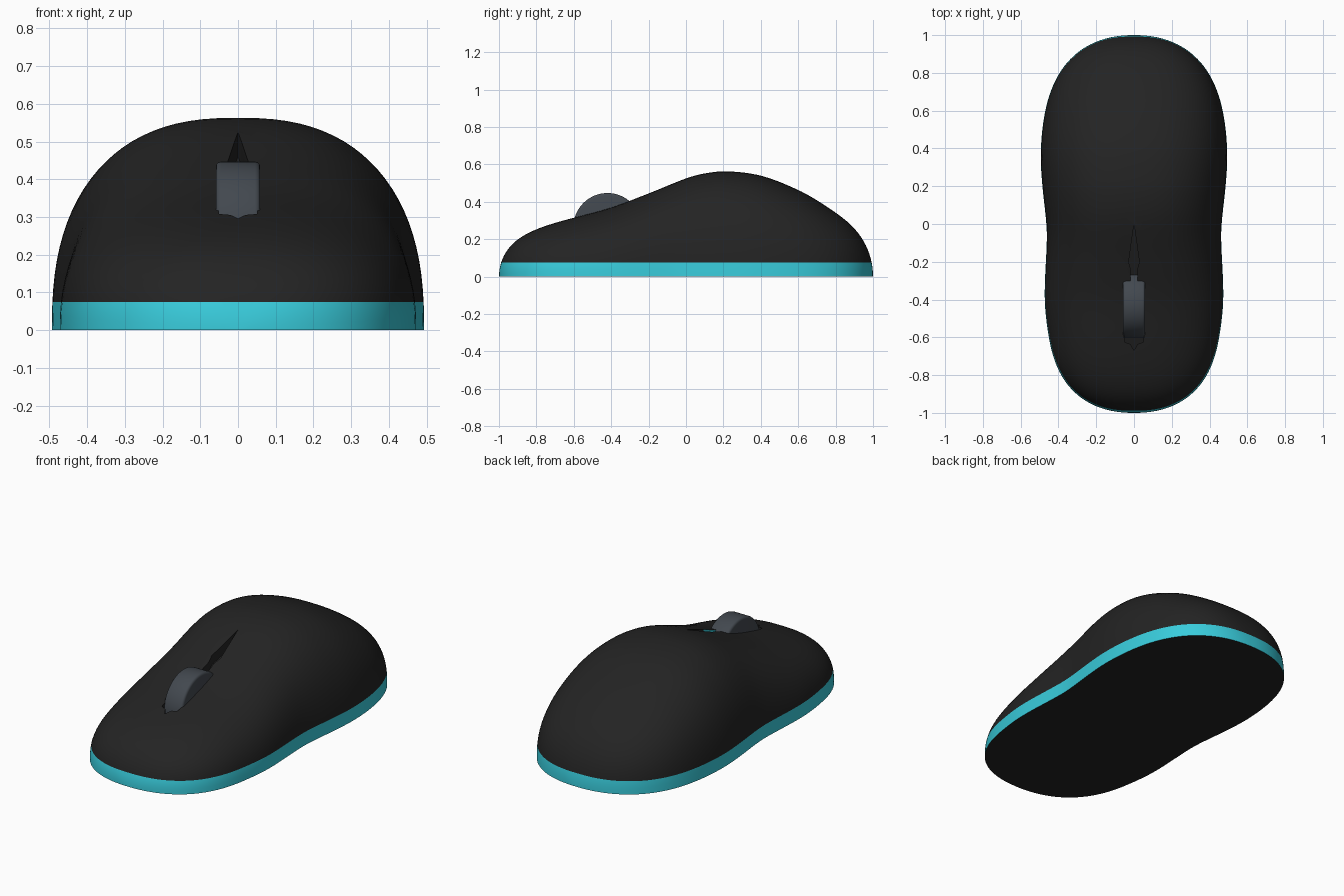
import bpy, bmesh, math
from mathutils import Vector

cube = bpy.data.objects.get("Cube")
if cube:
    bpy.data.objects.remove(cube)


def material(name, colour):
    m = bpy.data.materials.new(name)
    m.use_nodes = True
    m.diffuse_color = (*colour, 1)
    bsdf = m.node_tree.nodes["Principled BSDF"]
    bsdf.inputs["Base Color"].default_value = (*colour, 1)
    bsdf.inputs["Roughness"].default_value = 0.6
    return m


black = material("matte black", (0.017, 0.017, 0.017))
teal = material("bright teal", (0.04, 0.6, 0.71))
grey = material("slate grey", (0.055, 0.065, 0.078))


def make_object(name, bm, mats):
    bmesh.ops.recalc_face_normals(bm, faces=bm.faces)
    mesh = bpy.data.meshes.new(name)
    bm.to_mesh(mesh)
    bm.free()
    obj = bpy.data.objects.new(name, mesh)
    bpy.context.collection.objects.link(obj)
    for m in mats:
        mesh.materials.append(m)
    return obj


def activate(obj):
    bpy.ops.object.select_all(action="DESELECT")
    obj.select_set(True)
    bpy.context.view_layer.objects.active = obj


def smooth_curve(points, y):
    """Smooth interpolation through (y, value) points."""
    last = len(points) - 1

    def slope(i):
        a, b = points[max(i - 1, 0)], points[min(i + 1, last)]
        return (b[1] - a[1]) / (b[0] - a[0])

    i = 0
    while i < last - 1 and y > points[i + 1][0]:
        i += 1
    (y0, v0), (y1, v1) = points[i], points[i + 1]
    d = y1 - y0
    t = (y - y0) / d
    return ((2 * t**3 - 3 * t**2 + 1) * v0 + (t**3 - 2 * t**2 + t) * d * slope(i)
            + (3 * t**2 - 2 * t**3) * v1 + (t**3 - t**2) * d * slope(i + 1))


# Side width and spine height, before the ends are rounded off
WIDTH = [(-1, .5), (-.6, .48), (-.4, .478), (-.1, .462), (0, .464),
         (.2, .485), (.35, .497), (.6, .5), (1, .5)]
HEIGHT = [(-1, .25), (-.8, .277), (-.6, .318), (-.4, .37), (-.2, .445), (0, .525),
          (.1, .552), (.22, .563), (.4, .54), (.6, .467), (.8, .375), (1, .31)]


def half_width(y):
    return smooth_curve(WIDTH, y) * max(0, 1 - y**4) ** (1 / 2.2)


def height(y):
    return smooth_curve(HEIGHT, y) * math.sqrt(max(0, 1 - y**8))


# Shell: rounded cross-sections lofted from front to back
STATIONS, SEGMENTS, POWER = 80, 48, 0.8
bm = bmesh.new()
rings = []
for s in range(STATIONS + 1):
    y = -math.cos(math.pi * s / STATIONS)
    ring = []
    for k in range(SEGMENTS + 1):
        a = math.pi * k / SEGMENTS
        c, sn = math.cos(a), max(0, math.sin(a))
        x = half_width(y) * math.copysign(abs(c) ** POWER, c)
        z = height(y) * sn ** POWER if 0 < k < SEGMENTS else 0
        ring.append(bm.verts.new((x, y, z)))
    rings.append(ring)
for r0, r1 in zip(rings, rings[1:]):
    for k in range(SEGMENTS + 1):
        n = (k + 1) % (SEGMENTS + 1)
        bm.faces.new((r0[k], r0[n], r1[n], r1[k]))
bmesh.ops.remove_doubles(bm, verts=bm.verts, dist=1e-5)

# Teal band round the foot of the shell, with a black underside
BAND = 0.075
bmesh.ops.bisect_plane(bm, geom=bm.verts[:] + bm.edges[:] + bm.faces[:],
                       plane_co=(0, 0, BAND), plane_no=(0, 0, 1), dist=1e-5)
for f in bm.faces:
    z = f.calc_center_median().z
    f.material_index = 1 if 1e-4 < z < BAND else 0
shell = make_object("shell", bm, [black, teal])

# Tapered slot for the wheel, with a sloping floor and a teal inner wall
SLOT = [(0, 0), (.028, -.2), (.016, -.245), (.02, -.31), (.052, -.33),
        (.052, -.6), (.05, -.625), (.02, -.635), (0, -.67)]
outline = SLOT + [(-x, y) for x, y in reversed(SLOT[1:-1])]
bm = bmesh.new()
floor = [bm.verts.new((x, y, .46 + .34 * y)) for x, y in outline]
roof = [bm.verts.new((x, y, .8)) for x, y in outline]
bm.faces.new(floor)
bm.faces.new(roof)
for i in range(len(outline)):
    j = (i + 1) % len(outline)
    wall = bm.faces.new((floor[i], floor[j], roof[j], roof[i]))
    wall.material_index = 1 if i in (1, 2) else 0
cutter = make_object("slot_cutter", bm, [black, teal])
cutter.hide_render = True

activate(shell)
cut = shell.modifiers.new("slot", "BOOLEAN")
cut.operation = "DIFFERENCE"
cut.solver = "EXACT"
cut.object = cutter
bpy.ops.object.modifier_apply(modifier=cut.name)
bpy.data.objects.remove(cutter)
bpy.ops.object.shade_smooth_by_angle(angle=math.radians(40))

# Scroll wheel, lying across the slot
bpy.ops.mesh.primitive_cylinder_add(vertices=64, radius=.182, depth=.118,
                                    location=(0, -.42, .265),
                                    rotation=(0, math.pi / 2, 0))
wheel = bpy.context.object
wheel.name = "scroll_wheel"
wheel.data.materials.append(grey)
bevel = wheel.modifiers.new("rounded rim", "BEVEL")
bevel.width = .014
bevel.segments = 3
bevel.limit_method = "ANGLE"
bpy.ops.object.modifier_apply(modifier=bevel.name)
bpy.ops.object.shade_smooth_by_angle(angle=math.radians(40))
